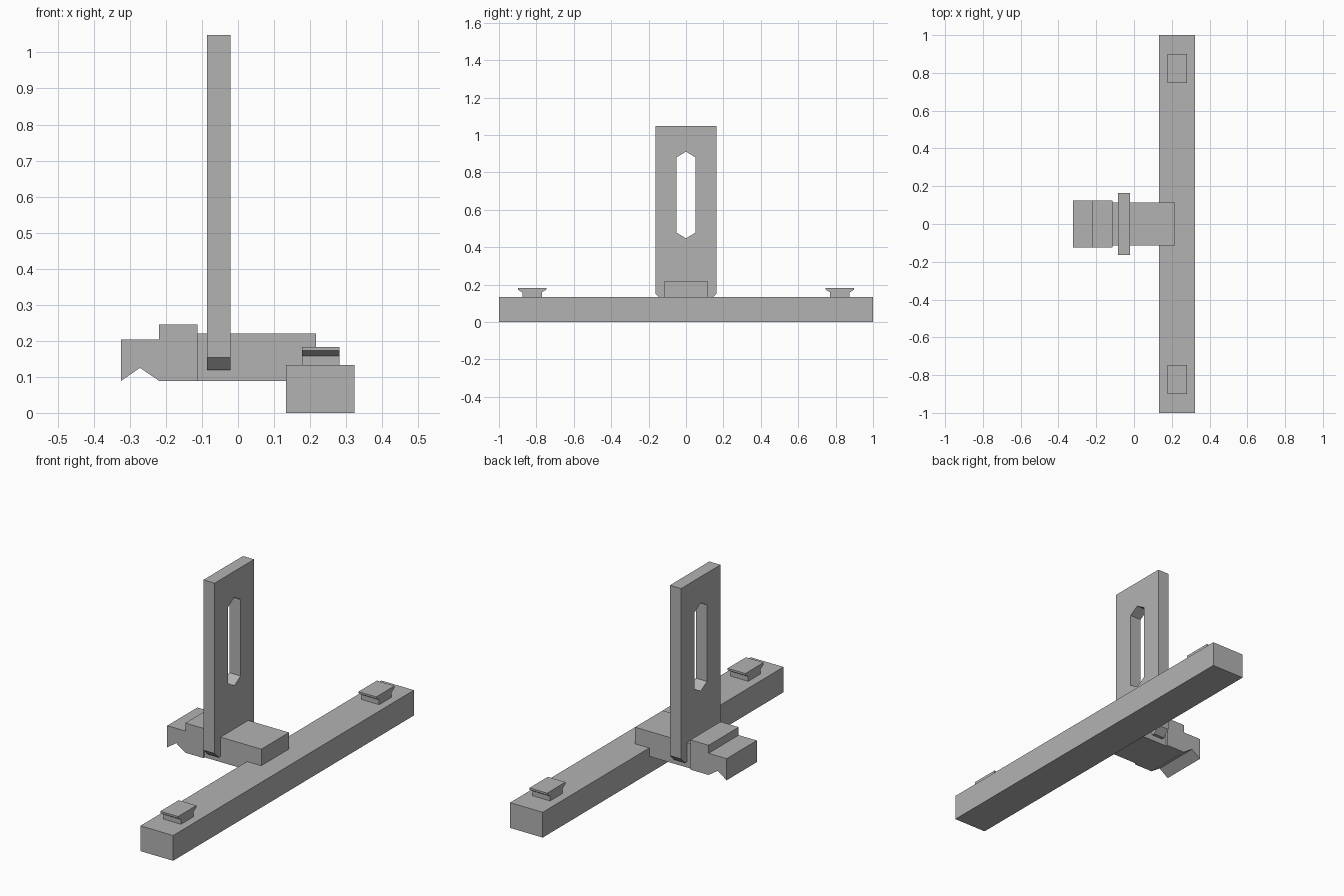
import bpy
import bmesh
from mathutils import Vector

if "Cube" in bpy.data.objects:
    bpy.data.objects.remove(bpy.data.objects["Cube"])

grey = bpy.data.materials.new("plain grey")
grey.diffuse_color = (0.45, 0.45, 0.45, 1)
grey.use_nodes = True
grey.node_tree.nodes["Principled BSDF"].inputs["Base Color"].default_value = grey.diffuse_color


def finish(name, bm):
    bmesh.ops.recalc_face_normals(bm, faces=bm.faces)
    mesh = bpy.data.meshes.new(name)
    bm.to_mesh(mesh)
    bm.free()
    mesh.materials.append(grey)
    ob = bpy.data.objects.new(name, mesh)
    bpy.context.collection.objects.link(ob)
    return ob


def extrude(name, profile, axis, lo, hi):
    """Extrude a 2D profile: axis 'x' takes (y, z) points, axis 'y' takes (x, z)."""
    bm = bmesh.new()
    place = (lambda a, b: (lo, a, b)) if axis == 'x' else (lambda a, b: (a, lo, b))
    face = bm.faces.new([bm.verts.new(place(a, b)) for a, b in profile])
    geom = bmesh.ops.extrude_face_region(bm, geom=[face])["geom"]
    move = Vector((hi - lo, 0, 0) if axis == 'x' else (0, hi - lo, 0))
    bmesh.ops.translate(bm, vec=move, verts=[v for v in geom if isinstance(v, bmesh.types.BMVert)])
    return finish(name, bm)


def rect(a0, a1, b0, b1):
    return [(a0, b0), (a1, b0), (a1, b1), (a0, b1)]


# Long base beam
extrude("base_beam", rect(0.133, 0.323, 0, 0.133), 'y', -1, 1)

# Flared studs near both ends of the beam
half = [(0.052, 0.13), (0.052, 0.158), (0.076, 0.173), (0.076, 0.183)]
for name, c in (("front_stud", -0.823), ("back_stud", 0.823)):
    profile = [(c + y, z) for y, z in half] + [(c - y, z) for y, z in reversed(half)]
    extrude(name, profile, 'x', 0.178, 0.281)

# Arm resting across the beam
extrude("arm", rect(-0.113, 0.216, 0.089, 0.22), 'y', -0.115, 0.115)

# Stepped head with a notched underside
extrude("arm_head", [(-0.324, 0.089), (-0.272, 0.125), (-0.219, 0.089), (-0.113, 0.089),
                     (-0.113, 0.245), (-0.219, 0.245), (-0.219, 0.203), (-0.324, 0.203)],
        'y', -0.125, 0.125)

# Upright plate with chamfered foot
plate = extrude("upright_plate", [(-0.13, 0.119), (0.13, 0.119), (0.164, 0.153), (0.164, 1.048),
                                  (-0.164, 1.048), (-0.164, 0.153)], 'x', -0.086, -0.021)

# Pointed slot cut through the plate
cutter = extrude("slot_cutter", [(0, 0.447), (0.051, 0.478), (0.051, 0.88), (0, 0.911),
                                 (-0.051, 0.88), (-0.051, 0.478)], 'x', -0.2, 0.1)
cutter.hide_render = True
cutter.hide_viewport = True
cut = plate.modifiers.new("slot", 'BOOLEAN')
cut.operation = 'DIFFERENCE'
cut.solver = 'EXACT'
cut.object = cutter
